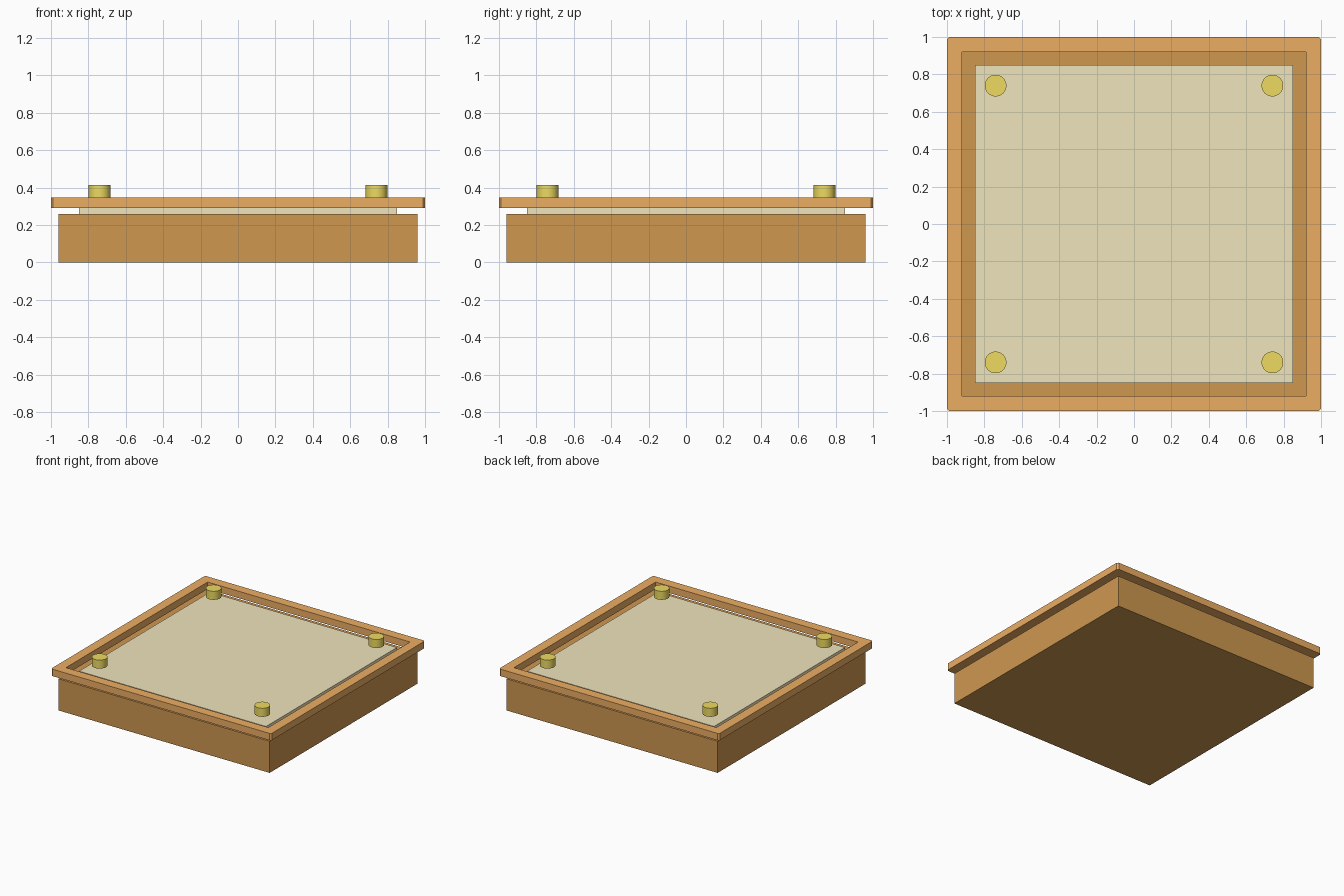
import bpy, bmesh
from math import pi
from mathutils import Matrix, Vector

if "Cube" in bpy.data.objects:
    bpy.data.objects.remove(bpy.data.objects["Cube"])


def material(name, rgb):
    m = bpy.data.materials.new(name)
    m.diffuse_color = (*rgb, 1)
    m.use_nodes = True
    m.node_tree.nodes["Principled BSDF"].inputs["Base Color"].default_value = m.diffuse_color
    return m


RIM = material("orange_wood", (0.84, 0.42, 0.125))
WOOD = material("brown_wood", (0.62, 0.31, 0.08))
CREAM = material("cream", (0.86, 0.78, 0.50))
BRASS = material("brass", (0.85, 0.70, 0.12))


def box(name, half, z0, z1, mat):
    bpy.ops.mesh.primitive_cube_add(size=1, location=(0, 0, (z0 + z1) / 2))
    ob = bpy.context.object
    ob.name = name
    ob.scale = (2 * half, 2 * half, z1 - z0)
    bpy.ops.object.transform_apply(location=False, rotation=False, scale=True)
    ob.data.materials.append(mat)


def peg(name, x, y, z0, z1, radius):
    bpy.ops.mesh.primitive_cylinder_add(vertices=32, radius=radius, depth=z1 - z0,
                                        location=(x, y, (z0 + z1) / 2))
    ob = bpy.context.object
    ob.name = name
    ob.data.materials.append(BRASS)
    bpy.ops.object.shade_smooth_by_angle()


def frame(name, outer, inner, cut, z0, z1, mat):
    # one mitred side with a clipped corner, turned four times, then raised
    side = [(-inner, -inner), (-outer + cut, -outer), (outer - cut, -outer),
            (outer, -outer + cut), (inner, -inner)]
    bm = bmesh.new()
    for k in range(4):
        turn = Matrix.Rotation(k * pi / 2, 3, 'Z')
        bm.faces.new([bm.verts.new(turn @ Vector((x, y, z0))) for x, y in side])
    bmesh.ops.remove_doubles(bm, verts=bm.verts[:], dist=1e-4)
    bottom = bm.faces[:]
    new = bmesh.ops.extrude_face_region(bm, geom=bottom, use_keep_orig=True)["geom"]
    bmesh.ops.translate(bm, vec=(0, 0, z1 - z0),
                        verts=[v for v in new if isinstance(v, bmesh.types.BMVert)])
    bmesh.ops.recalc_face_normals(bm, faces=bm.faces[:])
    me = bpy.data.meshes.new(name)
    bm.to_mesh(me)
    bm.free()
    me.materials.append(mat)
    bpy.context.collection.objects.link(bpy.data.objects.new(name, me))


# Base block and the panel lying on it
box("base", 0.96, 0, 0.26, WOOD)
box("top_panel", 0.85, 0.26, 0.31, CREAM)

# Raised rim around the edge
frame("rim", 1.0, 0.92, 0.012, 0.29, 0.347, RIM)

# Corner pegs
for side_x, x in (("left", -0.74), ("right", 0.74)):
    for side_y, y in (("front", -0.74), ("back", 0.74)):
        peg(f"peg_{side_y}_{side_x}", x, y, 0.345, 0.415, 0.058)
